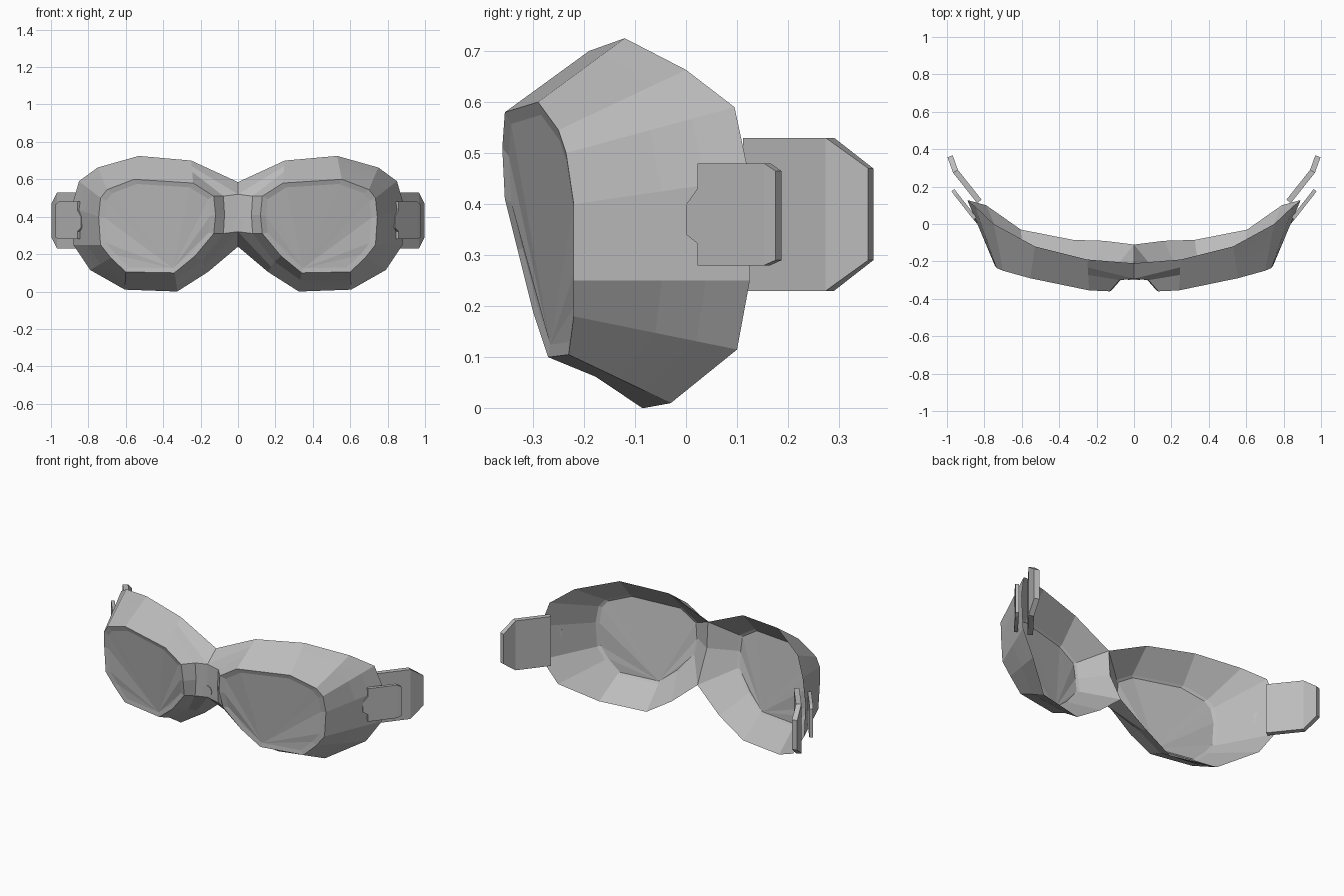
import bpy, bmesh
from mathutils import Vector

cube = bpy.data.objects.get("Cube")
if cube:
    bpy.data.objects.remove(cube)

# One plain grey for every part
grey = bpy.data.materials.new("plain_grey")
grey.use_nodes = True
colour = (0.5, 0.5, 0.5, 1)
grey.diffuse_color = colour
grey.node_tree.nodes["Principled BSDF"].inputs["Base Color"].default_value = colour


def finish(name, bm, mirror=True):
    """Turn a bmesh into a flat-shaded object, mirrored across x."""
    bmesh.ops.recalc_face_normals(bm, faces=bm.faces)
    mesh = bpy.data.meshes.new(name)
    bm.to_mesh(mesh)
    bm.free()
    mesh.materials.append(grey)
    obj = bpy.data.objects.new(name, mesh)
    bpy.context.collection.objects.link(obj)
    if mirror:
        mod = obj.modifiers.new("mirror", 'MIRROR')
        mod.use_clip = True
        mod.merge_threshold = 0.001
    return obj


def loft(bm, rings):
    """Skin consecutive closed rings, leaving the mirror plane open."""
    loops = [[bm.verts.new(p) for p in ring] for ring in rings]
    for a, b in zip(loops, loops[1:]):
        n = len(a)
        for i in range(n):
            j = (i + 1) % n
            quad = (a[i], a[j], b[j], b[i])
            if any(v.co.x > 0 for v in quad):
                bm.faces.new(quad)
    return loops


# Paired outlines, from the nose over the top to the temple and back below:
# the front of the eye rim and the back edge of the mask
rim = [Vector(p) for p in (
    (.12, -.355, .41), (.13, -.36, .51), (.24, -.355, .58), (.555, -.29, .6),
    (.7, -.25, .545), (.735, -.235, .5), (.745, -.22, .4), (.735, -.22, .25),
    (.68, -.22, .18), (.6, -.23, .105), (.34, -.27, .1), (.23, -.3, .19),
    (.13, -.33, .31))]
outline = [Vector(p) for p in (
    (0, -.2, .43), (0, -.21, .585), (.25, -.19, .7), (.53, -.12, .725),
    (.75, 0, .663), (.85, .095, .59), (.89, .125, .45), (.88, .125, .25),
    (.79, .1, .115), (.605, -.03, .01), (.325, -.085, 0), (.16, -.09, .105),
    (0, -.11, .24))]
centre = Vector((.42, -.29, .35))


def inset(scale, push):
    return [centre + (p - centre) * scale + Vector((0, push, 0)) for p in rim]


def shoulder(r, o):
    """Foot of the rim: steep beside the nose, sloping elsewhere."""
    if o.x == 0:
        return Vector((r.x * .6, -.3, r.z))
    p = r.lerp(o, .5)
    if r.x < .6 and p.z < centre.z:
        p.z += .012
    return p


def crest(s, o):
    """Ring between shoulder and outline; forms the nose bridge front."""
    if o.x == 0:
        return Vector((0, -.293, s.z + .01))
    return s.lerp(o, .5)


# Mask body: inner lip, rim, shoulder, crest, back edge, eye opening
foot = [shoulder(r, o) for r, o in zip(rim, outline)]
bm = bmesh.new()
loft(bm, [inset(.9, .006), rim, foot,
          [crest(s, o) for s, o in zip(foot, outline)],
          outline, inset(.96, .045), inset(.91, .035)])
finish("mask_body", bm)

# Lens: thin pane fanned from its lower inner corner
bm = bmesh.new()
front, back = loft(bm, [inset(.905, .006), inset(.915, .035)])
for pane in (front, back):
    pane = pane[10:] + pane[:10]
    for a, b in zip(pane[1:], pane[2:]):
        bm.faces.new((pane[0], a, b))
finish("lens", bm)


def plate(name, path, thickness):
    """Bent plate along (x, y, low z, high z) stations."""
    bm = bmesh.new()
    rings = []
    for i, (x, y, low, high) in enumerate(path):
        a, b = path[max(i - 1, 0)], path[min(i + 1, len(path) - 1)]
        out = Vector((b[1] - a[1], a[0] - b[0], 0)).normalized() * thickness
        inner = [Vector((x, y, low)), Vector((x, y, high))]
        rings.append(inner + [p + out for p in reversed(inner)])
    loops = loft(bm, rings)
    bm.faces.new(loops[0])
    bm.faces.new(loops[-1])
    finish(name, bm)


# Side bracket with a small tab, and the strap stub behind it
plate("bracket_tab", [(.825, .012, .34, .4), (.845, .037, .32, .435)], .018)
plate("side_bracket", [(.842, .035, .28, .48), (.944, .165, .28, .48),
                       (.96, .187, .29, .465)], .02)
plate("strap_stub", [(.815, .13, .23, .53), (.942, .29, .23, .53),
                     (.969, .367, .29, .47)], .03)

# Round stud set into the nose bridge
bm = bmesh.new()
bmesh.ops.create_cone(bm, cap_ends=True, segments=12, radius1=.032,
                      radius2=.032, depth=.02)
stud = finish("bridge_stud", bm, mirror=False)
stud.location = (0, -.289, .36)
stud.rotation_euler.x = 1.5708
